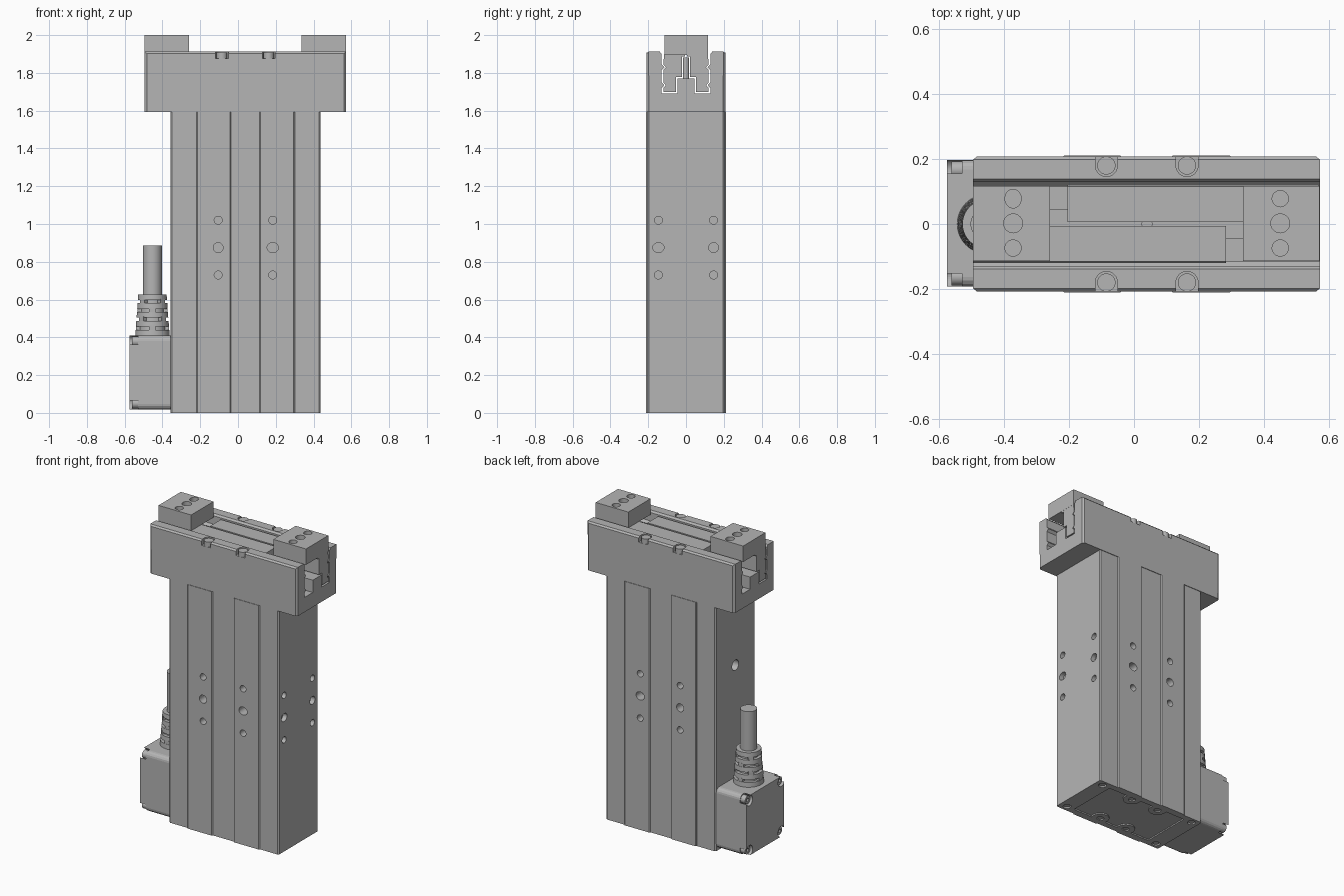
import bpy, bmesh, math
from mathutils import Matrix, Vector

if "Cube" in bpy.data.objects:
    bpy.data.objects.remove(bpy.data.objects["Cube"])

ROT = {'x': Matrix.Rotation(math.pi / 2, 4, 'Y'),
       'y': Matrix.Rotation(-math.pi / 2, 4, 'X'),
       'z': Matrix.Identity(4)}
GREY = bpy.data.materials.new('dark_grey')
GREY.diffuse_color = (0.46, 0.46, 0.46, 1)
GREY.use_nodes = True
GREY.node_tree.nodes["Principled BSDF"].inputs["Base Color"].default_value = GREY.diffuse_color


def finish(name, bm, smooth=False):
    bmesh.ops.recalc_face_normals(bm, faces=bm.faces)
    me = bpy.data.meshes.new(name)
    bm.to_mesh(me)
    bm.free()
    me.materials.append(GREY)
    ob = bpy.data.objects.new(name, me)
    bpy.context.collection.objects.link(ob)
    if smooth:
        shade(ob)
    return ob


def shade(ob):
    bpy.ops.object.select_all(action='DESELECT')
    ob.select_set(True)
    bpy.context.view_layer.objects.active = ob
    bpy.ops.object.shade_smooth_by_angle(angle=math.radians(30))


def bevel_edges(bm, test, size, segs=1):
    edges = [e for e in bm.edges if test(e.verts[0].co, e.verts[1].co)]
    bmesh.ops.bevel(bm, geom=edges, offset=size, segments=segs, profile=0.5, affect='EDGES')


def box(name, lo, hi, axis=None, bev=0, segs=1):
    """Box between two corners, optionally bevelled along one axis."""
    lo, hi = Vector(lo), Vector(hi)
    bm = bmesh.new()
    bmesh.ops.create_cube(bm, size=1)
    for v in bm.verts:
        v.co = (lo + hi) / 2 + v.co * (hi - lo)
    if bev:
        bevel_edges(bm, lambda a, b: abs((a - b)[axis]) > 1e-4, bev, segs)
    return finish(name, bm)


def cyl(name, r, c, length, axis='z', r2=None, stretch=(1, 1, 1), n=32):
    """Cylinder or cone centred on c."""
    bm = bmesh.new()
    bmesh.ops.create_cone(bm, cap_ends=True, segments=n, radius1=r,
                          radius2=r if r2 is None else r2, depth=length)
    bm.transform(Matrix.Translation(c) @ Matrix.Diagonal((*stretch, 1)) @ ROT[axis])
    return finish(name, bm, True)


def prism_x(name, pts, x0, x1, bev=None):
    """Extrude a (y, z) profile along x."""
    bm = bmesh.new()
    f = bm.faces.new([bm.verts.new((x0, y, z)) for y, z in pts])
    ext = bmesh.ops.extrude_face_region(bm, geom=[f])['geom']
    for v in ext:
        if isinstance(v, bmesh.types.BMVert):
            v.co.x = x1
    if bev:
        bevel_edges(bm, bev, 0.012)
    return finish(name, bm)


def boolean(ob, tools, op='DIFFERENCE', smooth=True):
    for t in tools:
        m = ob.modifiers.new('bool', 'BOOLEAN')
        m.operation, m.solver, m.object = op, 'EXACT', t
        bpy.context.view_layer.objects.active = ob
        bpy.ops.object.modifier_apply(modifier=m.name)
        bpy.data.objects.remove(t)
    if smooth:
        shade(ob)


# Body housing with raised, chamfered panels on front and back
body = box('body_housing', (-0.357, -0.204, 0), (0.436, 0.204, 1.6), 2, 0.008)
panels = [box('raised_panel', (x0, min(s * 0.18, s * 0.211), 0), (x1, max(s * 0.18, s * 0.211), 1.594),
              2, 0.006) for s in (-1, 1) for x0, x1 in ((-0.221, -0.037), (0.113, 0.301))]
boolean(body, panels, 'UNION', False)

# Mounting holes: threaded pairs with a dowel hole or slot between them
holes = []
for z, r in ((0.73, 0.021), (0.875, 0.026), (1.02, 0.021)):
    wide = 1.15 if r > 0.025 else 1
    for s in (-1, 1):
        holes.append(cyl('hole', r, (-0.105, s * 0.21, z), 0.12, 'y'))
        holes.append(cyl('hole', r, (0.184, s * 0.21, z), 0.12, 'y', stretch=(wide, 1, 1)))
        holes.append(cyl('hole', r, (0.436, s * 0.146, z), 0.06, 'x',
                         stretch=(1, wide if s < 0 else 1, 1)))
holes.append(cyl('hole', 0.034, (-0.357, 0, 1.14), 0.1, 'x'))
# Bottom cover recess
bottom_screws = [(x, s * 0.165) for x in (-0.31, -0.06, 0.14, 0.385) for s in (-1, 1)]
holes.append(box('recess', (-0.25, -0.165, -0.05), (0.33, 0.165, 0.008)))
boolean(body, holes, smooth=False)
for x, y in bottom_screws:
    inner = abs(x) < 0.2
    yy = y * 0.9 if inner else y
    if inner:
        boss = cyl('bottom_boss', 0.055, (x, yy, 0.01), 0.02)
        boolean(boss, [cyl('hole', 0.022, (x, yy, 0), 0.02)])
    else:
        boolean(body, [cyl('hole', 0.024, (x, y, 0), 0.04)], smooth=False)
    cyl('bottom_screw', 0.018, (x, yy, 0.016), 0.022, n=24)
for p in body.data.polygons:
    p.use_smooth = False

# Gripper head: U-shaped channel with rail ridges and a central pedestal
half = [(0.045, 1.77), (0.045, 1.69), (0.129, 1.69), (0.129, 1.72), (0.115, 1.735),
        (0.129, 1.75), (0.129, 1.815), (0.115, 1.83), (0.129, 1.845), (0.129, 1.9),
        (0.139, 1.912), (0.198, 1.912), (0.208, 1.902), (0.208, 1.594)]
profile = half + [(-y, z) for y, z in reversed(half)]
head = prism_x('gripper_head', profile, -0.495, 0.572,
               lambda a, b: min(abs(a.y), abs(b.y)) > 0.199 and abs(a.x - b.x) < 1e-4
               and abs(a.z - b.z) > 0.1)
pockets = []
for x in (-0.085, 0.163):
    for s in (-1, 1):
        y0, y1 = sorted((s * 0.18, s * 0.25))
        pockets += [cyl('pocket', 0.034, (x, s * 0.18, 1.92), 0.09),
                    box('pocket', (x - 0.0335, y0, 1.876), (x + 0.0335, y1, 1.96))]
        cyl('head_screw', 0.028, (x, s * 0.18, 1.885), 0.044)
boolean(head, pockets, smooth=False)

# Sliding arms, one per jaw, running side by side in the channel
arm = [(0.006, 1.897), (0.116, 1.897), (0.12, 1.845), (0.107, 1.83), (0.12, 1.815),
       (0.12, 1.75), (0.107, 1.735), (0.12, 1.72), (0.12, 1.7), (0.052, 1.7),
       (0.052, 1.779), (0.022, 1.779), (0.022, 1.886), (0.006, 1.886)]
prism_x('right_sliding_arm', arm, -0.205, 0.57)
prism_x('left_sliding_arm', [(-y, z) for y, z in arm], -0.495, 0.283)
cyl('drive_pinion', 0.017, (0.04, 0, 1.825), 0.115)

# Jaw blocks with bolt holes on top
for name, x0, x1, xh in (('left_jaw', -0.495, -0.259, -0.372), ('right_jaw', 0.335, 0.571, 0.45)):
    jaw = box(name, (x0, -0.114, 1.896), (x1, 0.117, 2.0))
    long = 1.15 if x0 < 0 else 1
    boolean(jaw, [cyl('hole', 0.025, (xh, -0.074, 2), 0.14),
                  cyl('hole', 0.029, (xh, 0.002, 2), 0.1),
                  cyl('hole', 0.025, (xh, 0.078, 2), 0.14, stretch=(1, long, 1))])

# Motor block with screws sunk in its four outer corners
motor = box('motor_block', (-0.575, -0.193, 0.018), (-0.35, 0.197, 0.41), 0, 0.03, 4)
sunk = []
for y in (-0.163, 0.167):
    for z in (0.05, 0.378):
        sunk.append(cyl('pocket', 0.034, (-0.575, y, z), 0.09, 'x'))
        screw = cyl('motor_screw', 0.026, (-0.545, y, z), 0.034, 'x', n=24)
        boolean(screw, [cyl('socket', 0.013, (-0.565, y, z), 0.03, 'x', n=6)])
boolean(motor, sunk, smooth=False)
for p in motor.data.polygons:
    p.use_smooth = False

# Ribbed strain relief and cable
CX = -0.453
cyl('strain_relief_core', 0.072, (CX, 0, 0.515), 0.22, r2=0.055)
for i in range(5):
    z = 0.425 + i * 0.047
    r = 0.091 - i * 0.0035
    cyl('strain_relief_rib', r, (CX, 0, z), 0.03, r2=r - 0.002, n=40)
    if i < 4:
        for k in range(4):
            a = math.pi / 2 * k + (math.pi / 4 if i % 2 else 0)
            web = box('strain_relief_web', (-0.02, -0.017, -0.014), (0.02, 0.017, 0.014))
            web.matrix_world = (Matrix.Translation((CX, 0, z + 0.024)) @ Matrix.Rotation(a, 4, 'Z')
                                @ Matrix.Translation((r - 0.024, 0, 0)))
cyl('cable', 0.05, (CX, 0, 0.745), 0.28)
